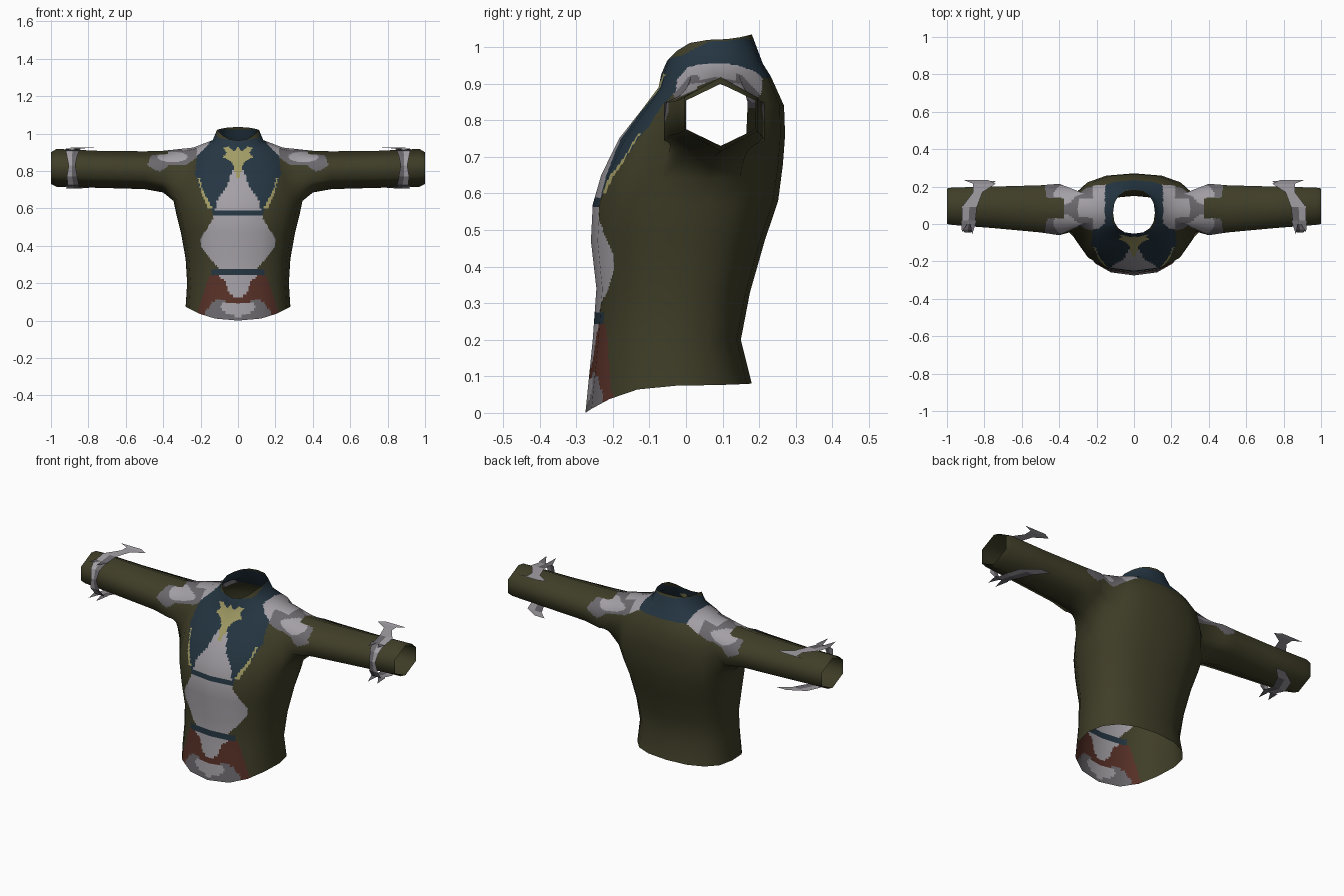
import bpy, bmesh, math
from mathutils import Vector

if "Cube" in bpy.data.objects:
    bpy.data.objects.remove(bpy.data.objects["Cube"])

COLOURS = [("olive_cloth", (0.05, 0.048, 0.021)), ("light_grey", (0.37, 0.35, 0.38)),
           ("mid_grey", (0.15, 0.14, 0.155)), ("navy", (0.018, 0.036, 0.054)),
           ("pale_gold", (0.36, 0.33, 0.13)), ("rust", (0.095, 0.03, 0.02))]
OLIVE, LIGHT, GREY, NAVY, GOLD, RUST = range(6)
mats = []
for name, rgb in COLOURS:
    m = bpy.data.materials.new(name)
    m.diffuse_color = (*rgb, 1)
    m.use_nodes = True
    m.node_tree.nodes["Principled BSDF"].inputs["Base Color"].default_value = m.diffuse_color
    mats.append(m)

# Torso rings: half width, front y, back y, middle y, front z, side z, back z
RINGS = [(.28, -.275, .18, -.02, .0, .075, .08),
         (.272, -.255, .15, -.02, .2, .2, .2),
         (.28, -.245, .175, 0, .34, .33, .33),
         (.305, -.26, .215, .02, .47, .47, .47),
         (.33, -.255, .252, .04, .57, .57, .58),
         (.345, -.232, .265, .06, .65, .64, .68),
         (.335, -.183, .271, .08, .75, .75, .76),
         (.30, -.12, .268, .09, .83, .85, .84),
         (.24, -.075, .232, .08, .89, .925, .92),
         (.135, -.068, .21, .07, .925, .965, .955),
         (.112, -.052, .18, .06, .962, 1.02, 1.035)]
# Sleeve sections: x, bottom z, top z, front y, back y
SLEEVE = [(.40, .685, .908, -.06, .215), (.5, .703, .905, -.045, .207),
          (.75, .71, .908, -.022, .2), (.97, .715, .918, -.005, .195),
          (1.0, .73, .90, .0, .19)]
K = 8  # columns from centre front to centre back


def ring_point(ring, k):
    w, yf, yb, yc, zf, zs, zb = ring
    t = math.pi * k / K
    s, c = math.sin(t), math.cos(t)
    x = w * max(s, 0) ** .85 if 0 < k < K else 0
    y = yc + ((yf if c > 0 else yb) - yc) * abs(c) ** .85
    z = zs + ((zf if c > 0 else zb) - zs) * c * c
    return x, y, z


def sleeve_points(x, zb, zt, y0, y1):
    h, ym = zt - zb, (y0 + y1) / 2
    lo, hi = zb + .27 * h, zb + .73 * h
    b, t = Vector((x, ym, zb)), Vector((x, ym, zt))
    f1, f2, r1, r2 = [Vector((x, y, z)) for y, z in ((y0, lo), (y0, hi), (y1, lo), (y1, hi))]
    return [b, (b + f1) / 2, f1, f2, (f2 + t) / 2, t, (t + r2) / 2, r2, r1, (r1 + b) / 2]


# Painted areas as outlines in (distance from centre, height)
BELLY = [(0, .27), (.09, .27), (.15, .33), (.2, .40), (.2, .44), (.14, .53), (.12, .58), (0, .58)]
CUP = [(0, .25), (.115, .25), (.095, .225), (.07, .215), (.05, .15), (.02, .125), (0, .125)]
HIP = [(0, .25), (.135, .25), (.155, .235), (.215, .05), (.2, -.05), (0, -.05)]
HEM = [(0, .09), (.05, .10), (.1, .112), (.135, .10), (.175, .045), (.18, -.05), (0, -.05)]
HEM_CORE = [(0, .088), (.08, .09), (.1, .07), (.06, .035), (0, .02)]
CHEST = [(0, .84), (.03, .80), (.065, .71), (.11, .65), (.125, .58), (0, .58)]
LAPEL = [(0, .96), (.12, .98), (.17, .93), (.22, .88), (.23, .78), (.2, .70), (.14, .59),
         (.12, .59), (.11, .65), (.065, .71), (.03, .80), (0, .84)]
STRIPE = [(.205, .765), (.19, .70), (.135, .598), (.16, .598), (.195, .68), (.215, .765)]
EMBLEM = [(0, .93), (.02, .905), (.05, .93), (.08, .925), (.06, .895), (.085, .875),
          (.04, .855), (.02, .82), (.012, .77), (0, .76)]
SHOULDER = [(.1, 1), (.3, .95), (.43, .93), (.47, .87), (.485, .83), (.42, .795),
            (.37, .83), (.28, .83), (.23, .865), (.14, .92)]


def inside(p, poly):
    x, y = p
    hit = False
    for (x1, y1), (x2, y2) in zip(poly, poly[1:] + poly[:1]):
        if (y1 > y) != (y2 > y) and x < x1 + (y - y1) * (x2 - x1) / (y2 - y1):
            hit = not hit
    return hit


def paint(c):
    x, y, z = abs(c.x), c.y, c.z
    p = (max(x, .001), z)
    # front panels
    if y < .0 and x < .24:
        if .245 < z < .27 and x < .14 or .565 < z < .59 and x < .135:
            return NAVY
        for poly, col in ((EMBLEM, GOLD), (STRIPE, GOLD), (CHEST, LIGHT), (LAPEL, NAVY),
                          (BELLY, LIGHT), (CUP, LIGHT), (HEM_CORE, LIGHT), (HEM, GREY), (HIP, RUST)):
            if inside(p, poly):
                return col
    # collar
    if x < .155 and z > .915:
        rim = 1.02 + .08 * (y - .06) if y > .06 else 1.02 + .5 * (y - .06)
        return OLIVE if z > rim - .006 else NAVY
    # shoulder patches
    if inside(p, SHOULDER):
        if x > .38 and abs(y - .085) < .055:
            return OLIVE
        blob = ((x - .35) / .08) ** 2 + ((z - .875) / .028) ** 2 < 1
        return LIGHT if x < .22 or blob or (x < .3 and abs(y - .085) < .05) else GREY
    return OLIVE


def build_jacket():
    bm = bmesh.new()
    for side in (1, -1):
        def vert(p):
            return bm.verts.new((p[0] * side, p[1], p[2]))
        grid = [[vert(ring_point(r, k)) for k in range(K + 1)] for r in RINGS]
        for r in range(len(RINGS) - 1):
            for k in range(K):
                if not (5 <= r < 8 and k in (3, 4)):  # arm opening
                    bm.faces.new((grid[r][k], grid[r][k + 1], grid[r + 1][k + 1], grid[r + 1][k]))
        g = grid
        loop = [g[5][4], g[5][3], g[6][3], g[7][3], g[8][3],
                g[8][4], g[8][5], g[7][5], g[6][5], g[5][5]]
        for sec in SLEEVE:
            nxt = [vert(p) for p in sleeve_points(*sec)]
            for i in range(10):
                j = (i + 1) % 10
                bm.faces.new((loop[i], loop[j], nxt[j], nxt[i]))
            loop = nxt
    bmesh.ops.delete(bm, geom=[v for v in bm.verts if not v.link_faces], context='VERTS')
    bmesh.ops.remove_doubles(bm, verts=bm.verts, dist=1e-4)
    bmesh.ops.recalc_face_normals(bm, faces=bm.faces)
    if sum(f.normal.y * f.calc_center_median().y for f in bm.faces) < 0:
        bmesh.ops.reverse_faces(bm, faces=bm.faces)
    bm.normal_update()
    # keep the smooth shading of the coarse shape on the fine paint grid
    lay = bm.verts.layers.float_vector.new("soft")
    for v in bm.verts:
        v[lay] = v.normal
    bmesh.ops.subdivide_edges(bm, edges=bm.edges[:], cuts=12, use_grid_fill=True)
    for f in bm.faces:
        f.smooth = True
        f.material_index = paint(f.calc_center_median())
    bm.verts.index_update()
    normals = [Vector(v[lay]).normalized() for v in bm.verts]
    bm.verts.layers.float_vector.remove(lay)
    me = bpy.data.meshes.new("jacket")
    bm.to_mesh(me)
    bm.free()
    for m in mats:
        me.materials.append(m)
    me.normals_split_custom_set_from_vertices(normals)
    bpy.context.collection.objects.link(bpy.data.objects.new("jacket", me))


def build_bracers():
    # open band around the front of the forearm, with fins running backward
    rows = [(.23, .715, .74, .80), (.17, .71, .80, .89), (.09, .707, .84, .92), (.0, .725, .85, .91),
            (-.035, .77, .86, .915), (-.045, .83, .87, .905), (-.03, .88, .86, .915),
            (.0, .905, .85, .92), (.09, .92, .84, .92), (.17, .922, .81, .86), (.215, .922, .74, .86),
            (.235, .925, .78, .91)]
    bm = bmesh.new()
    prev = None
    for y, z, a, b in rows:
        cur = [bm.verts.new((x, y, z)) for x in (a, (a + b) / 2, b)]
        if prev:
            for i in (0, 1):
                f = bm.faces.new((prev[i], prev[i + 1], cur[i + 1], cur[i]))
                f.material_index = 0 if i or y > .1 else 1
        prev = cur
    # pointed tips at the front, top and bottom
    for z, dz in ((.91, .01), (.722, -.008)):
        for x0, x1, tip in ((.84, .88, (.865, -.055)), (.88, .925, (.92, -.045))):
            vs = [bm.verts.new(p) for p in ((x0, .02, z), (x1, .02, z), (*tip, z + dz))]
            bm.faces.new(vs).material_index = 1
    me = bpy.data.meshes.new("forearm_bracers")
    bm.to_mesh(me)
    bm.free()
    me.materials.append(mats[LIGHT])
    me.materials.append(mats[GREY])
    ob = bpy.data.objects.new("forearm_bracers", me)
    bpy.context.collection.objects.link(ob)
    ob.modifiers.new("both_arms", 'MIRROR').use_axis[0] = True


build_jacket()
build_bracers()
